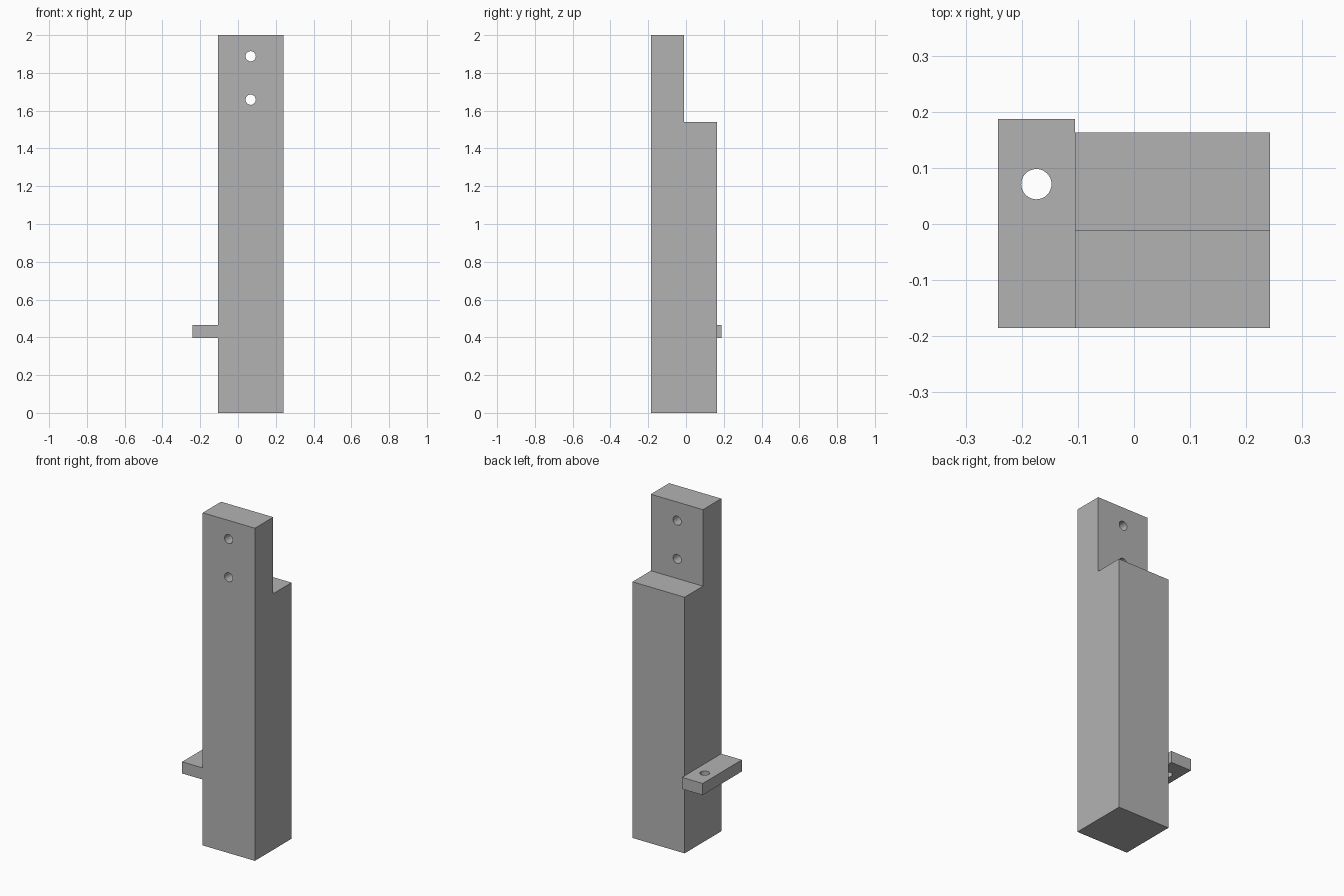
import bpy
import bmesh
from math import pi
from mathutils import Vector

default = bpy.data.objects.get("Cube")
if default:
    bpy.data.objects.remove(default, do_unlink=True)

# One plain grey for the whole model
grey = bpy.data.materials.new("plain grey")
grey.use_nodes = True
colour = (0.45, 0.45, 0.45, 1)
grey.diffuse_color = colour
grey.node_tree.nodes["Principled BSDF"].inputs["Base Color"].default_value = colour

HOLE_RADIUS = 0.027


def extrude_profile(name, points, offset):
    """Extrude a closed outline of 3D points by an offset."""
    bm = bmesh.new()
    face = bm.faces.new([bm.verts.new(p) for p in points])
    ext = bmesh.ops.extrude_face_region(bm, geom=[face], use_keep_orig=True)
    moved = [g for g in ext["geom"] if isinstance(g, bmesh.types.BMVert)]
    bmesh.ops.translate(bm, verts=moved, vec=Vector(offset))
    bmesh.ops.recalc_face_normals(bm, faces=bm.faces[:])
    mesh = bpy.data.meshes.new(name)
    bm.to_mesh(mesh)
    bm.free()
    mesh.materials.append(grey)
    obj = bpy.data.objects.new(name, mesh)
    bpy.context.collection.objects.link(obj)
    return obj


def drill(obj, centre, rotation=(0, 0, 0)):
    """Cut a round through-hole in an object."""
    bpy.ops.mesh.primitive_cylinder_add(vertices=32, radius=HOLE_RADIUS, depth=0.6,
                                        location=centre, rotation=rotation)
    cutter = bpy.context.object
    cutter.hide_render = True
    cutter.data.materials.append(grey)
    mod = obj.modifiers.new("hole", "BOOLEAN")
    mod.operation = "DIFFERENCE"
    mod.solver = "EXACT"
    mod.object = cutter
    bpy.context.view_layer.objects.active = obj
    bpy.ops.object.modifier_apply(modifier=mod.name)
    bpy.data.objects.remove(cutter, do_unlink=True)


def smooth_holes(obj):
    bpy.ops.object.select_all(action="DESELECT")
    obj.select_set(True)
    bpy.context.view_layer.objects.active = obj
    bpy.ops.object.shade_smooth_by_angle(angle=pi / 6)


# Square post with a half-depth tongue at the top
left, right = 0.242, -0.105
front, step, back = -0.185, -0.011, 0.163
side = [(front, 0), (back, 0), (back, 1.54), (step, 1.54), (step, 2), (front, 2)]
post = extrude_profile("notched_post", [(right, y, z) for y, z in side],
                       (left - right, 0, 0))
for z in (1.658, 1.888):
    drill(post, (0.067, front, z), (pi / 2, 0, 0))
smooth_holes(post)

# Flat side tab with an upright hole, overhanging the back slightly
tab_outline = [(-0.242, front), (right, front), (right, 0.187), (-0.242, 0.187)]
tab = extrude_profile("side_tab", [(x, y, 0.396) for x, y in tab_outline],
                      (0, 0, 0.07))
drill(tab, (-0.174, 0.071, 0.43))
smooth_holes(tab)
